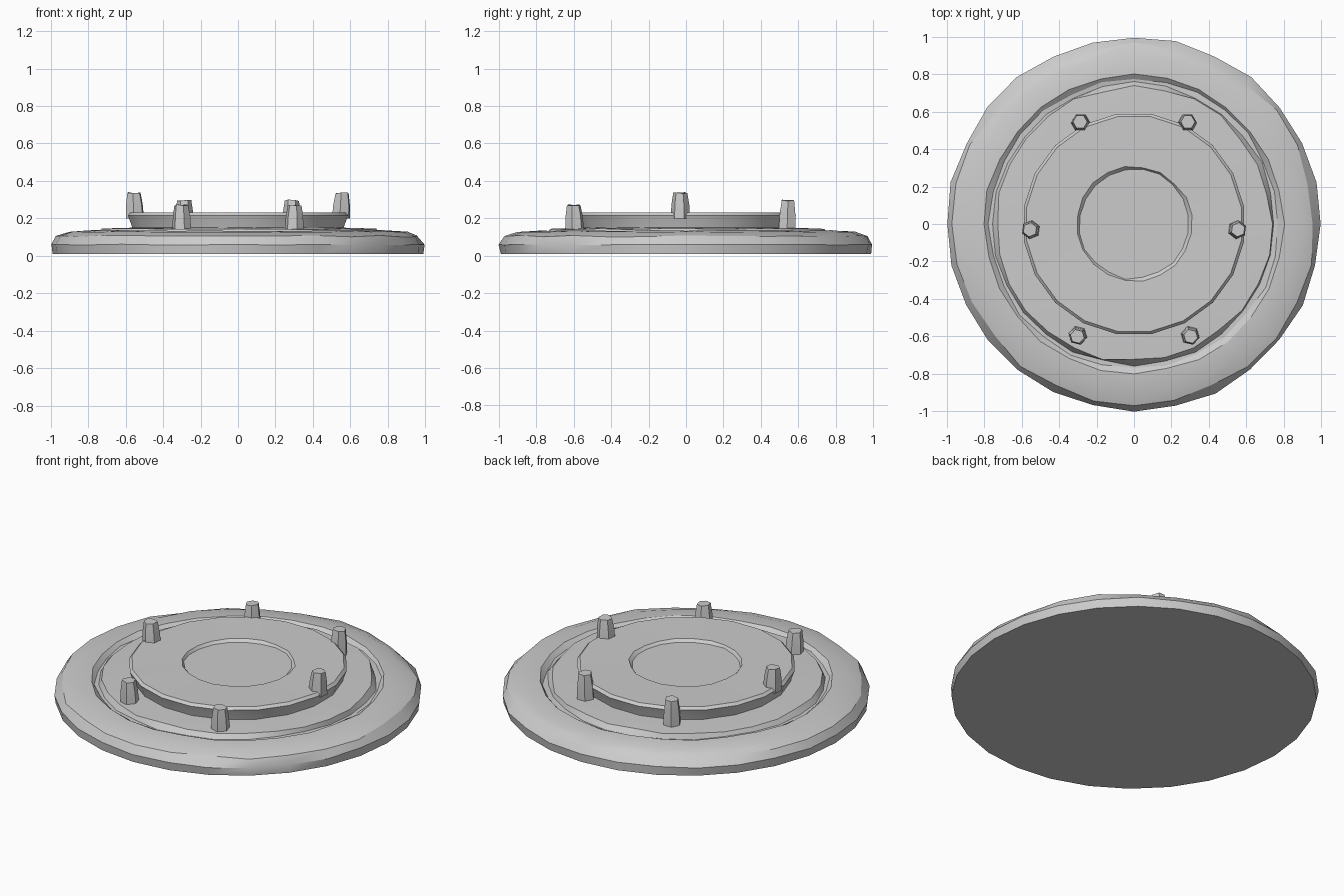
import bpy, bmesh, math, random
from mathutils import Vector

if "Cube" in bpy.data.objects:
    bpy.data.objects.remove(bpy.data.objects["Cube"])
random.seed(4)


def finish(name, bm, angle=25):
    bmesh.ops.recalc_face_normals(bm, faces=bm.faces)
    me = bpy.data.meshes.new(name)
    bm.to_mesh(me)
    bm.free()
    ob = bpy.data.objects.new(name, me)
    bpy.context.collection.objects.link(ob)
    bpy.ops.object.select_all(action='DESELECT')
    ob.select_set(True)
    bpy.context.view_layer.objects.active = ob
    bpy.ops.object.shade_smooth_by_angle(angle=math.radians(angle))
    return ob


def lathe(name, profile, sides, wear=0.0, offset=0.0):
    """Revolve (radius, height, wear weight) rows into a closed worn stone disc."""
    bm = bmesh.new()
    rings = []
    for r, z, w in profile:
        ring = []
        for i in range(sides):
            a = 2 * math.pi * i / sides + offset
            k = r + random.uniform(-1, 0.6) * wear * w
            h = z + random.uniform(-0.25, 0.2) * wear * w
            ring.append(bm.verts.new((k * math.cos(a), k * math.sin(a), h)))
        rings.append(ring)
    for lo, hi in zip(rings, rings[1:]):
        for i in range(sides):
            j = (i + 1) % sides
            bm.faces.new((lo[i], lo[j], hi[j], hi[i]))
    bm.faces.new(rings[0])
    bm.faces.new(rings[-1])
    return finish(name, bm)


# Rounded outer rim, narrow groove and inner step
lathe("stone_base", [(0.99, 0.01, 0), (1.0, 0.06, 0.5), (0.965, 0.105, 1),
                     (0.90, 0.128, 0.6), (0.80, 0.135, 0.6), (0.775, 0.115, 0.6),
                     (0.755, 0.115, 0.6), (0.735, 0.143, 0.8), (0.56, 0.15, 0)],
      28, wear=0.018)

# Raised hub with a shallow sunken centre
hub = lathe("raised_hub", [(0.565, 0.12, 0), (0.575, 0.16, 0), (0.595, 0.215, 0),
                           (0.58, 0.23, 0), (0.31, 0.228, 0.6),
                           (0.295, 0.213, 0.6)], 20, wear=0.012, offset=0.157)

# Ring of six short tapered pegs: position, bottom and top heights
pegs = [(0.285, 0.54, 0.13, 0.30), (0.55, -0.03, 0.20, 0.34), (0.30, -0.595, 0.13, 0.275)]
for n, (x, y, z0, z1) in enumerate(pegs):
    for side, label in ((1, "right"), (-1, "left")):
        bm = bmesh.new()
        out = Vector((side * x, y, 0)).normalized() * 0.006
        rows = []
        for t, r in ((0, 0.052), (0.55, 0.048), (1, 0.038)):
            z = z0 + (z1 - z0) * t
            rows.append([bm.verts.new((side * x + out.x * t + r * math.cos(a),
                                       y + out.y * t + r * math.sin(a),
                                       z - 0.008 * t * random.random()))
                         for a in (math.pi / 3 * i + 0.4 * n for i in range(6))])
        for lo, hi in zip(rows, rows[1:]):
            for i in range(6):
                j = (i + 1) % 6
                bm.faces.new((lo[i], lo[j], hi[j], hi[i]))
        bm.faces.new(rows[0])
        bm.faces.new(rows[-1])
        finish(f"peg_{label}_{n + 1}", bm)
